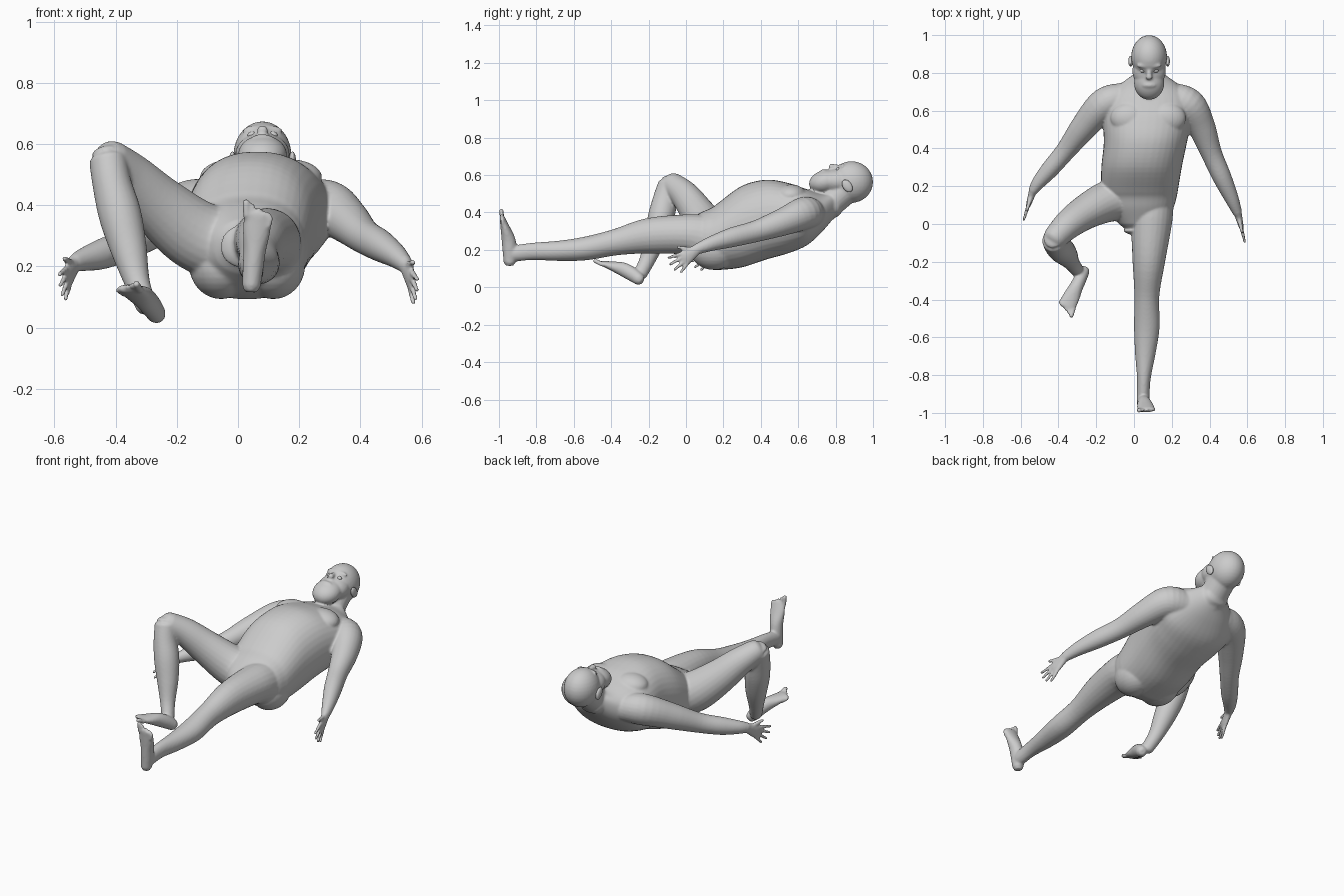
import bpy, bmesh, math
from mathutils import Vector, Matrix

if "Cube" in bpy.data.objects:
    bpy.data.objects.remove(bpy.data.objects["Cube"], do_unlink=True)

clay = bpy.data.materials.new("clay grey")
clay.use_nodes = True
clay.diffuse_color = (0.6, 0.6, 0.6, 1)
clay.node_tree.nodes["Principled BSDF"].inputs["Base Color"].default_value = (0.6, 0.6, 0.6, 1)

X, Y, Z = Vector((1, 0, 0)), Vector((0, 1, 0)), Vector((0, 0, 1))
body = bmesh.new()          # all flesh is gathered here, then fused


def spline(rows, steps=5):
    """Catmull-Rom through rows of (x, y, z, half width, half depth)."""
    pts = [Vector(r) for r in rows]
    pts = [pts[0] * 2 - pts[1]] + pts + [pts[-1] * 2 - pts[-2]]
    out = []
    for i in range(1, len(pts) - 2):
        a, b, c, d = pts[i - 1:i + 3]
        for k in range(steps):
            t = k / steps
            out.append(0.5 * (2 * b + (c - a) * t + (2 * a - 5 * b + 4 * c - d) * t ** 2
                              + (3 * b - a - 3 * c + d) * t ** 3))
    return out + [pts[-2]]


def loft(rows, side=X, axis=None, power=2.0, n=24):
    """Rounded tube with elliptical sections; axis fixes the section plane."""
    bm = bmesh.new()
    path = spline(rows)
    pos = [Vector(p[:3]) for p in path]
    rings = []

    def ring(c, t, a, b):
        u = (side - t * side.dot(t)).normalized()
        v = t.cross(u)
        vs = []
        for k in range(n):
            co, si = math.cos(2 * math.pi * k / n), math.sin(2 * math.pi * k / n)
            cx = math.copysign(abs(co) ** (2 / power), co)
            cy = math.copysign(abs(si) ** (2 / power), si)
            vs.append(bm.verts.new(c + u * a * cx + v * b * cy))
        rings.append(vs)

    last = len(path) - 1
    for i, p in enumerate(path):
        t = axis or (pos[min(i + 1, last)] - pos[max(i - 1, 0)]).normalized()
        a, b = p[3], p[4]
        caps = [(s, 0.7 * min(a, b)) for s in (0.95, 0.8, 0.55)]
        if i == 0:
            for s, h in caps[::-1]:
                ring(pos[i] - t * h * s, t, a * math.sqrt(1 - s * s), b * math.sqrt(1 - s * s))
        ring(pos[i], t, a, b)
        if i == last:
            for s, h in [(s, 0.7 * min(a, b)) for s in (0.55, 0.8, 0.95)]:
                ring(pos[i] + t * h * s, t, a * math.sqrt(1 - s * s), b * math.sqrt(1 - s * s))
    for r, q in zip(rings, rings[1:]):
        for k in range(n):
            bm.faces.new((r[k], r[(k + 1) % n], q[(k + 1) % n], q[k]))
    bm.faces.new(rings[0][::-1])
    bm.faces.new(rings[-1])
    bmesh.ops.recalc_face_normals(bm, faces=bm.faces)
    me = bpy.data.meshes.new("tmp")
    bm.to_mesh(me)
    bm.free()
    body.from_mesh(me)
    bpy.data.meshes.remove(me)


def blob(center, radii, bm=body, tilt=0.0):
    m = Matrix.Translation(center) @ Matrix.Rotation(tilt, 4, 'X') @ Matrix.Diagonal((*radii, 1))
    bmesh.ops.create_uvsphere(bm, u_segments=32, v_segments=16, radius=1, matrix=m)


def tube(p, q, r0, r1, side):
    m = (p + q) / 2
    loft([(*p, r0, r0), (*m, (r0 + r1) / 2, (r0 + r1) / 2), (*q, r1, r1)], side, n=12)


def foot(heel, tip, up, medial):
    """heel and tip lie on the sole; medial is the sign of the big-toe side."""
    heel, tip = Vector(heel), Vector(tip)
    d = (tip - heel).normalized()
    u = (up - d * up.dot(d)).normalized()
    s = d.cross(u) * medial
    shape = [(0, .03, .032), (.25, .034, .038), (.5, .037, .037), (.75, .045, .026), (1, .046, .014)]
    loft([(*(heel.lerp(tip, t) + u * h), w, h) for t, w, h in shape], s)
    for i in range(5):
        base = heel.lerp(tip, .95 - .03 * i) + s * (2 - i) * .0185 + u * .013
        r = .0125 if i == 0 else .009
        tube(base, base + d * (.047 - .004 * i) + s * (2 - i) * .003, r, r, s)


def hand(wrist, direction, spread):
    wrist, d = Vector(wrist), Vector(direction).normalized()
    s = Vector(spread)
    s = (s - d * s.dot(d)).normalized()
    shape = [(-.01, .027, .022), (.03, .034, .018), (.065, .04, .015), (.085, .038, .012)]
    loft([(*(wrist + d * t), w, h) for t, w, h in shape], s)
    for i, length in enumerate((.075, .085, .08, .062)):
        k = 1.5 - i
        base = wrist + d * .08 + s * k * .021
        tube(base, base + (d + s * k * .2).normalized() * length, .0105, .008, s)
    base = wrist + d * .025 + s * .022
    tube(base, base + (d * .75 + s * .7).normalized() * .07, .013, .009, s)


# torso: pelvis, overhanging belly, chest, shoulders, neck root
loft([(.03, .0, .265, .11, .09), (.03, .08, .26, .175, .14), (.03, .14, .262, .195, .165),
      (.03, .18, .275, .203, .182), (.04, .3, .325, .213, .218), (.06, .43, .362, .22, .213),
      (.07, .55, .37, .235, .187), (.078, .65, .375, .235, .148), (.08, .73, .4, .165, .1),
      (.08, .79, .44, .085, .07)], X, axis=Y, power=2.25, n=40)
for sx in (-1, 1):
    blob((.075 + sx * .095, .56, .49), (.105, .085, .06))     # chest
    blob((.03 + sx * .085, .15, .205), (.105, .13, .112))     # buttocks

# right leg, bent at the knee
loft([(-.04, .14, .26, .12, .12), (-.15, .115, .31, .108, .115), (-.26, .06, .4, .09, .098),
      (-.35, -.005, .49, .077, .08), (-.42, -.075, .552, .064, .064)], Y)
loft([(-.425, -.085, .55, .062, .064), (-.412, -.11, .47, .064, .067), (-.386, -.135, .37, .07, .07),
      (-.358, -.165, .26, .06, .06), (-.33, -.205, .15, .042, .043), (-.3, -.245, .07, .034, .037)], X)
foot((-.27, -.26, .012), (-.36, -.445, .115), Z, -1)

# left leg, stretched forward
loft([(.1, .1, .265, .11, .125), (.092, .0, .282, .108, .108), (.078, -.2, .275, .086, .095),
      (.068, -.38, .24, .066, .07), (.068, -.54, .207, .068, .063), (.06, -.68, .195, .055, .054),
      (.052, -.82, .192, .036, .046), (.048, -.925, .18, .034, .043)], X)
foot((.043, -.975, .13), (.066, -.997, .372), Y, 1)

# left arm
loft([(.2, .67, .395, .08, .08), (.29, .63, .395, .088, .088), (.355, .52, .35, .074, .074),
      (.41, .375, .3, .056, .058), (.465, .25, .268, .05, .053), (.515, .14, .235, .038, .04),
      (.548, .06, .205, .025, .029)], X)
hand((.55, .055, .2), (.2, -.78, -.56), (.1, -.55, .8))

# right arm
loft([(-.05, .67, .395, .08, .08), (-.155, .635, .395, .086, .088), (-.26, .52, .34, .072, .074),
      (-.36, .39, .275, .053, .056), (-.445, .29, .24, .047, .05), (-.505, .22, .222, .036, .038),
      (-.535, .175, .21, .025, .029)], X)
hand((-.537, .17, .205), (-.25, -.8, -.5), (-.15, -.45, .85))

# neck, skull, face and beard
loft([(.08, .72, .41, .09, .08), (.08, .79, .465, .08, .075), (.08, .86, .53, .08, .08)], X)
blob((.08, .885, .563), (.095, .115, .111))
blob((.08, .81, .567), (.089, .09, .068))
blob((.08, .745, .565), (.08, .089, .062), tilt=.25)
blob((.08, .838, .645), (.066, .016, .018))                     # brow
blob((.08, .735, .62), (.036, .014, .012))                      # mouth
loft([(.08, .83, .642, .011, .012), (.08, .8, .644, .013, .014), (.08, .775, .645, .019, .016)], X)

# fuse the flesh into one smooth skin
me = bpy.data.meshes.new("body")
body.to_mesh(me)
body.free()
skin = bpy.data.objects.new("body", me)
bpy.context.collection.objects.link(skin)
bpy.context.view_layer.objects.active = skin
fuse = skin.modifiers.new("fuse", 'REMESH')
fuse.mode = 'VOXEL'
fuse.voxel_size = 0.0065
relax = skin.modifiers.new("relax", 'SMOOTH')
relax.factor, relax.iterations = 0.5, 5
for m in ("fuse", "relax"):
    bpy.ops.object.modifier_apply(modifier=m)


def finish(ob):
    ob.data.materials.clear()
    ob.data.materials.append(clay)
    ob.data.polygons.foreach_set("use_smooth", [True] * len(ob.data.polygons))
    ob.data.update()


finish(skin)

# eyes and ears
for sx, word in ((1, "left"), (-1, "right")):
    for part, c, r, tilt in (("eye", (.08 + sx * .034, .812, .629), (.015, .011, .012), 0),
                             ("ear", (.08 + sx * .098, .862, .542), (.012, .024, .037), .6)):
        bm = bmesh.new()
        blob(c, r, bm, tilt)
        me = bpy.data.meshes.new(f"{word}_{part}")
        bm.to_mesh(me)
        bm.free()
        ob = bpy.data.objects.new(f"{word}_{part}", me)
        bpy.context.collection.objects.link(ob)
        finish(ob)
